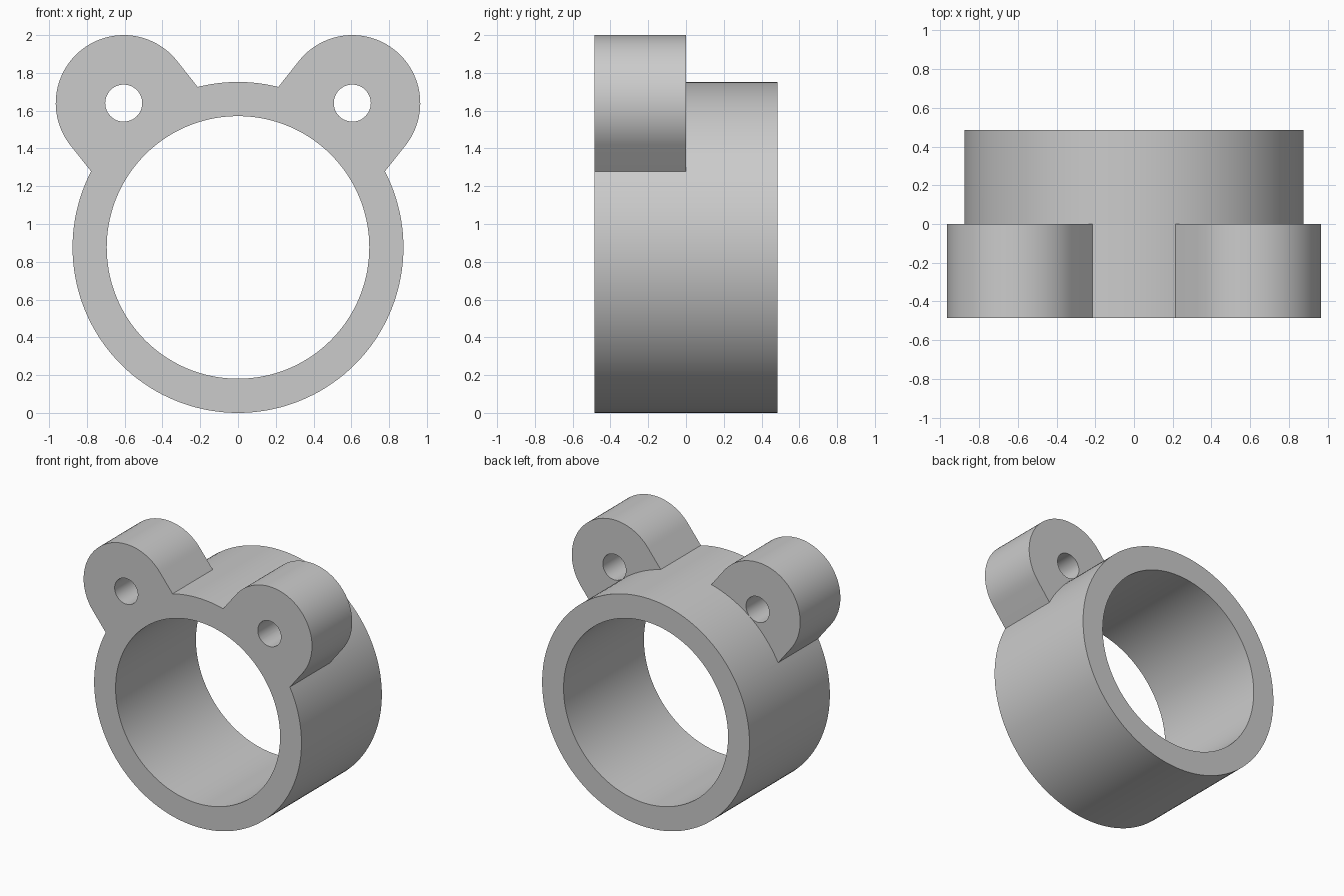
import bpy, bmesh, math
from mathutils import Vector

cube = bpy.data.objects.get("Cube")
if cube:
    bpy.data.objects.remove(cube, do_unlink=True)

HALF = 0.485                       # half the depth
RING_R, BORE_R = 0.876, 0.695
EAR_R, PIN_R = 0.36, 0.098
CENTRE = Vector((0, RING_R))       # profile coordinates are (x, z)
EAR = Vector((0.605, 1.64))

grey = bpy.data.materials.new("plain_grey")
grey.use_nodes = True
colour = (0.6, 0.6, 0.6, 1)
grey.diffuse_color = colour
grey.node_tree.nodes["Principled BSDF"].inputs["Base Color"].default_value = colour


def arc(centre, radius, start, sweep, count):
    return [centre + radius * Vector((math.cos(start + sweep * i / count),
                                      math.sin(start + sweep * i / count)))
            for i in range(count + 1)]


def circle(centre, radius, count):
    return arc(centre, radius, 0, math.tau, count)[:-1]


def prism(name, profile, y0, y1):
    """Extrude an (x, z) profile along y."""
    bm = bmesh.new()
    face = bm.faces.new([bm.verts.new((p.x, y0, p.y)) for p in profile])
    top = bmesh.ops.extrude_face_region(bm, geom=[face])["geom"]
    moved = [v for v in top if isinstance(v, bmesh.types.BMVert)]
    bmesh.ops.translate(bm, vec=(0, y1 - y0, 0), verts=moved)
    bmesh.ops.recalc_face_normals(bm, faces=bm.faces)
    mesh = bpy.data.meshes.new(name)
    bm.to_mesh(mesh)
    bm.free()
    mesh.materials.append(grey)
    obj = bpy.data.objects.new(name, mesh)
    bpy.context.collection.objects.link(obj)
    return obj


def combine(target, tool, operation):
    """Apply a boolean and discard the tool."""
    mod = target.modifiers.new(operation.lower(), 'BOOLEAN')
    mod.operation, mod.solver, mod.object = operation, 'EXACT', tool
    bpy.context.view_layer.objects.active = target
    bpy.ops.object.modifier_apply(modifier=mod.name)
    bpy.data.objects.remove(tool, do_unlink=True)


# Ring body
clamp = prism("ring_with_lugs", circle(CENTRE, RING_R, 144), -HALF, HALF)

# Rounded lugs pointing away from the ring centre, on the front half only
pins = []
for side in (1, -1):
    hub = Vector((side * EAR.x, EAR.y))
    axis = (hub - CENTRE).normalized()
    across = Vector((axis.y, -axis.x)) * EAR_R
    root = CENTRE + axis * 0.6
    start = math.atan2(across.y, across.x)
    profile = arc(hub, EAR_R, start, math.pi, 48) + [root - across, root + across]
    combine(clamp, prism("lug", profile, -HALF, 0), 'UNION')
    pins.append(prism("pin_hole", circle(hub, PIN_R, 48), -0.6, 0.1))

# Bore and pin holes
combine(clamp, prism("bore", circle(CENTRE, BORE_R, 144), -0.6, 0.6), 'DIFFERENCE')
for pin in pins:
    combine(clamp, pin, 'DIFFERENCE')

# Smooth curved walls with crisp edges
bpy.ops.object.select_all(action='DESELECT')
clamp.select_set(True)
bpy.context.view_layer.objects.active = clamp
bpy.ops.object.shade_smooth_by_angle(angle=math.radians(25))
